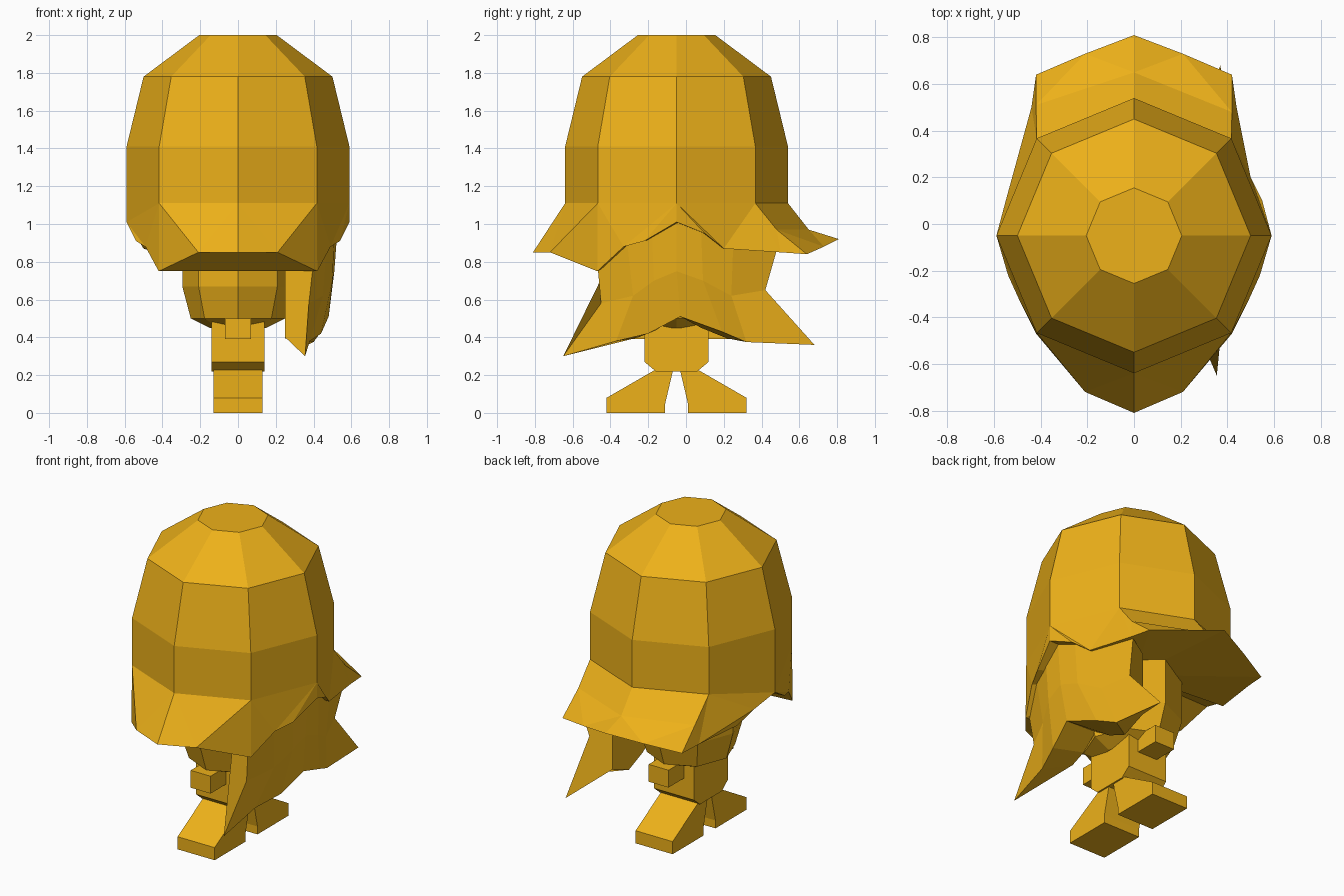
import bpy, bmesh, math

if "Cube" in bpy.data.objects:
    bpy.data.objects.remove(bpy.data.objects["Cube"])

gold = bpy.data.materials.new("gold")
gold.diffuse_color = (0.85, 0.44, 0.01, 1)
gold.use_nodes = True
gold.node_tree.nodes["Principled BSDF"].inputs["Base Color"].default_value = gold.diffuse_color
CY = -0.05  # y of the figure's own axis


def build(name, verts, faces):
    bm = bmesh.new()
    vs = [bm.verts.new(v) for v in verts]
    for f in faces:
        bm.faces.new([vs[i] for i in f])
    bmesh.ops.triangulate(bm, faces=[f for f in bm.faces if len(f.verts) > 4 and name == "hat"])
    bmesh.ops.recalc_face_normals(bm, faces=bm.faces[:])
    me = bpy.data.meshes.new(name)
    bm.to_mesh(me)
    bm.free()
    ob = bpy.data.objects.new(name, me)
    bpy.context.collection.objects.link(ob)
    me.materials.append(gold)
    return ob


def octagon(rx, ry, z):
    # starts at the front and runs counter-clockwise through +x
    return [(rx * math.sin(i * math.pi / 4), CY - ry * math.cos(i * math.pi / 4), z) for i in range(8)]


def ring_faces(rows, n, start=0):
    return [(start + r * n + i, start + r * n + (i + 1) % n,
             start + (r + 1) * n + (i + 1) % n, start + (r + 1) * n + i)
            for r in range(rows - 1) for i in range(n)]


def extrude_x(name, profile, half):
    n = len(profile)
    verts = [(s * half, y, z) for s in (-1, 1) for y, z in profile]
    return build(name, verts, ring_faces(2, n) + [tuple(range(n)), tuple(range(n, 2 * n))])


# Hat: faceted dome, flared front and back brim, arched sides
verts = []
for r, z in ((0.205, 2.0), (0.5, 1.78), (0.59, 1.41), (0.59, 1.11)):
    verts += octagon(r, r, z)
faces = [tuple(range(8))] + ring_faces(4, 8)
hem = [(0, -.81, .85), (.21, -.72, .85), (.42, -.47, .75), (.49, -.33, .88),
       (.54, -.22, .91), (.59, CY, 1.01), (.55, .1, .95), (.5, .2, .87),
       (.44, .5, .85), (.42, .64, .84), (.21, .73, .88), (0, .81, .92)]
loop = hem + [(-x, y, z) for x, y, z in hem[-2:0:-1]]
h = len(verts)
verts += loop
m = len(verts)
verts += [(.42, .48, .97), (0, .65, .97), (-.42, .51, .97), (0, 0, .98)]
H = [h + i for i in range(22)]
faces += [(24, 25, H[2], H[1], H[0]), (24, 31, H[20], H[21], H[0]),
          (25, 26, H[5], H[4], H[3], H[2]), (31, 30, H[17], H[18], H[19], H[20]),
          (26, 27, m, H[9], H[8], H[7], H[6], H[5]),
          (30, 29, m + 2, H[13], H[14], H[15], H[16], H[17]),
          (27, 28, m + 1, m), (28, 29, m + 2, m + 1),
          (m, m + 1, H[11], H[10], H[9]), (m + 1, m + 2, H[13], H[12], H[11])]
# underside of the front visor, then the rest of the opening
faces += [(H[20], H[21], H[0], H[1], H[2]), (H[2], H[20], m + 3)]
faces += [(H[i], H[i + 1], m + 3) for i in range(2, 20)]
build("hat", verts, faces)

# Head: faceted barrel narrowing to the chin
verts = []
for rx, ry, z in ((.15, .16, .45), (.25, .27, .5), (.295, .33, .67), (.295, .33, 1.05)):
    verts += octagon(rx, ry, z)
build("head", verts, ring_faces(4, 8) + [tuple(range(8)), tuple(range(24, 32))])

# Hair flap: wraps one side and ends in two pointed tips
columns = [((.40, -.47, .80), (.375, -.45, .58), (.355, -.65, .30)),
           ((.47, -.31, .89), (.45, -.28, .62), (.38, -.37, .38)),
           ((.51, -.18, .95), (.50, -.17, .70), (.44, -.20, .42)),
           ((.53, -.05, 1.02), (.51, -.05, .75), (.48, -.03, .51)),
           ((.51, .08, .96), (.50, .09, .70), (.44, .19, .43)),
           ((.47, .25, .89), (.45, .24, .62), (.40, .32, .375)),
           ((.41, .48, .86), (.385, .42, .65), (.37, .68, .36))]
verts = []
for i, (top, mid, bot) in enumerate(columns):
    low = bot[2] + (.1 if i in (0, 6) else .02)
    verts += [top, mid, bot, (.25, mid[1] * .9, low), (.25, mid[1] * .9, top[2])]
build("hair_flap", verts, ring_faces(7, 5) + [tuple(range(5)), tuple(range(30, 35))])

# Body
extrude_x("body", [(-.22, .27), (-.16, .22), (.06, .22), (.12, .27), (.12, .6), (-.22, .6)], .14)

# Feet and arms, mirrored about the figure's axis
foot = [(.37, 0), (.37, .08), (.11, .23), (.02, .22), (.06, .05), (.06, 0)]
arm = [(.1, .39), (.325, .39), (.325, .5), (.1, .5)]
for side, s in (("front", -1), ("back", 1)):
    extrude_x(side + "_foot", [(CY + s * y, z) for y, z in foot], .13)
    extrude_x(side + "_arm", [(CY + s * y, z) for y, z in arm], .07)
